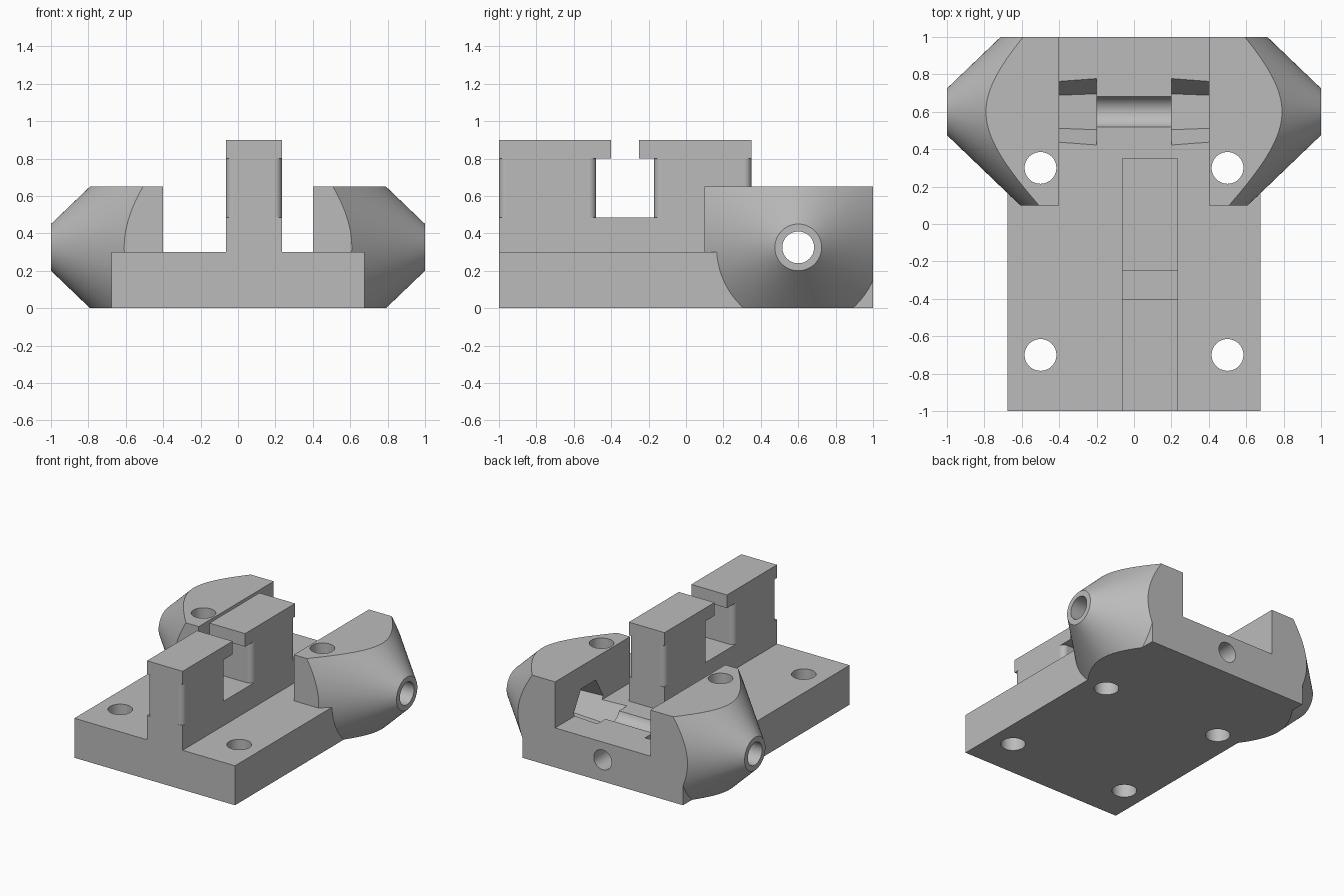
import bpy
import bmesh
from math import pi, radians
from mathutils import Matrix, Vector

old = bpy.data.objects.get("Cube")
if old:
    bpy.data.objects.remove(old, do_unlink=True)

# One plain grey material
grey = bpy.data.materials.new("plain_grey")
grey.use_nodes = True
GREY = (0.5, 0.5, 0.5, 1)
grey.diffuse_color = GREY
grey.node_tree.nodes["Principled BSDF"].inputs["Base Color"].default_value = GREY


def finish(name, bm):
    bmesh.ops.recalc_face_normals(bm, faces=bm.faces)
    mesh = bpy.data.meshes.new(name)
    bm.to_mesh(mesh)
    bm.free()
    mesh.materials.append(grey)
    obj = bpy.data.objects.new(name, mesh)
    bpy.context.collection.objects.link(obj)
    return obj


def box(name, xs, ys, zs, corner=0):
    """Box from ranges, with optional rounded vertical edges."""
    bm = bmesh.new()
    bmesh.ops.create_cube(bm, size=1)
    for v in bm.verts:
        v.co = Vector([a + (b - a) * (c + 0.5) for (a, b), c in zip((xs, ys, zs), v.co)])
    if corner:
        upright = [e for e in bm.edges
                   if abs(e.verts[0].co.z - e.verts[1].co.z) > 0.01]
        bmesh.ops.bevel(bm, geom=upright, offset=corner, segments=8,
                        profile=0.5, affect='EDGES')
    return finish(name, bm)


def cone(name, start, end, r1, r2, sides=48):
    """Cone or cylinder between two points."""
    start, end = Vector(start), Vector(end)
    axis = end - start
    bm = bmesh.new()
    turn = Matrix.Identity(4)
    if abs(axis.x) > 0:
        turn = Matrix.Rotation(pi / 2 if axis.x > 0 else -pi / 2, 4, 'Y')
    elif abs(axis.y) > 0:
        turn = Matrix.Rotation(-pi / 2 if axis.y > 0 else pi / 2, 4, 'X')
    bmesh.ops.create_cone(bm, cap_ends=True, segments=sides, radius1=r1, radius2=r2,
                          depth=axis.length,
                          matrix=Matrix.Translation((start + end) / 2) @ turn)
    return finish(name, bm)


def combine(target, tool, operation):
    mod = target.modifiers.new("shape", 'BOOLEAN')
    mod.operation = operation
    mod.solver = 'EXACT'
    mod.object = tool
    bpy.context.view_layer.objects.active = target
    bpy.ops.object.modifier_apply(modifier=mod.name)
    bpy.data.objects.remove(tool, do_unlink=True)


AXIS_Y, AXIS_Z = 0.6, 0.325
HOLE = 0.085
FIN = (-0.065, 0.235)

# Base plate
body = box("mounting_bracket", (-0.675, 0.675), (-1, 1), (0, 0.3))

# Conical side wings trimmed to a block
for s in (-1, 1):
    wing = cone("wing", (s * 0.4, AXIS_Y, AXIS_Z), (s, AXIS_Y, AXIS_Z), 0.7, 0.125, 96)
    trim = box("wing_trim", sorted((s * 0.3, s * 1.2)), (0.1, 1), (0, 0.65))
    combine(wing, trim, 'INTERSECT')
    combine(body, wing, 'UNION')

# Upright fin: low rail, two rounded posts and overhanging caps
combine(body, box("rail", FIN, (-1, 0.35), (0.1, 0.485)), 'UNION')
for post_y, cap_y in (((-1, -0.48), (-1, -0.4)), ((-0.17, 0.35), (-0.25, 0.35))):
    combine(body, box("post", FIN, post_y, (0.4, 0.85), 0.04), 'UNION')
    combine(body, box("cap", FIN, cap_y, (0.8, 0.9)), 'UNION')

# Cross bore and tapered hexagonal pockets
combine(body, cone("cross_bore", (-1.1, AXIS_Y, AXIS_Z), (1.1, AXIS_Y, AXIS_Z),
                   HOLE, HOLE), 'DIFFERENCE')
for s in (-1, 1):
    combine(body, cone("hex_pocket", (s * 0.2, AXIS_Y, AXIS_Z),
                       (s * 0.6, AXIS_Y, AXIS_Z), 0.192, 0.162, 6), 'DIFFERENCE')

# Vertical bolt holes
for x in (-0.5, 0.5):
    for y in (-0.7, 0.3):
        combine(body, cone("bolt_hole", (x, y, -0.1), (x, y, 1), HOLE, HOLE), 'DIFFERENCE')

# Blind hole in the back face
combine(body, cone("back_hole", (0, 1.1, 0.165), (0, 0.7, 0.165), 0.075, 0.075), 'DIFFERENCE')

# Smooth curved faces, crisp edges
bpy.ops.object.select_all(action='DESELECT')
body.select_set(True)
bpy.context.view_layer.objects.active = body
bpy.ops.object.shade_smooth_by_angle(angle=radians(15))
normals = body.modifiers.new("flat_face_normals", 'WEIGHTED_NORMAL')
normals.keep_sharp = True
